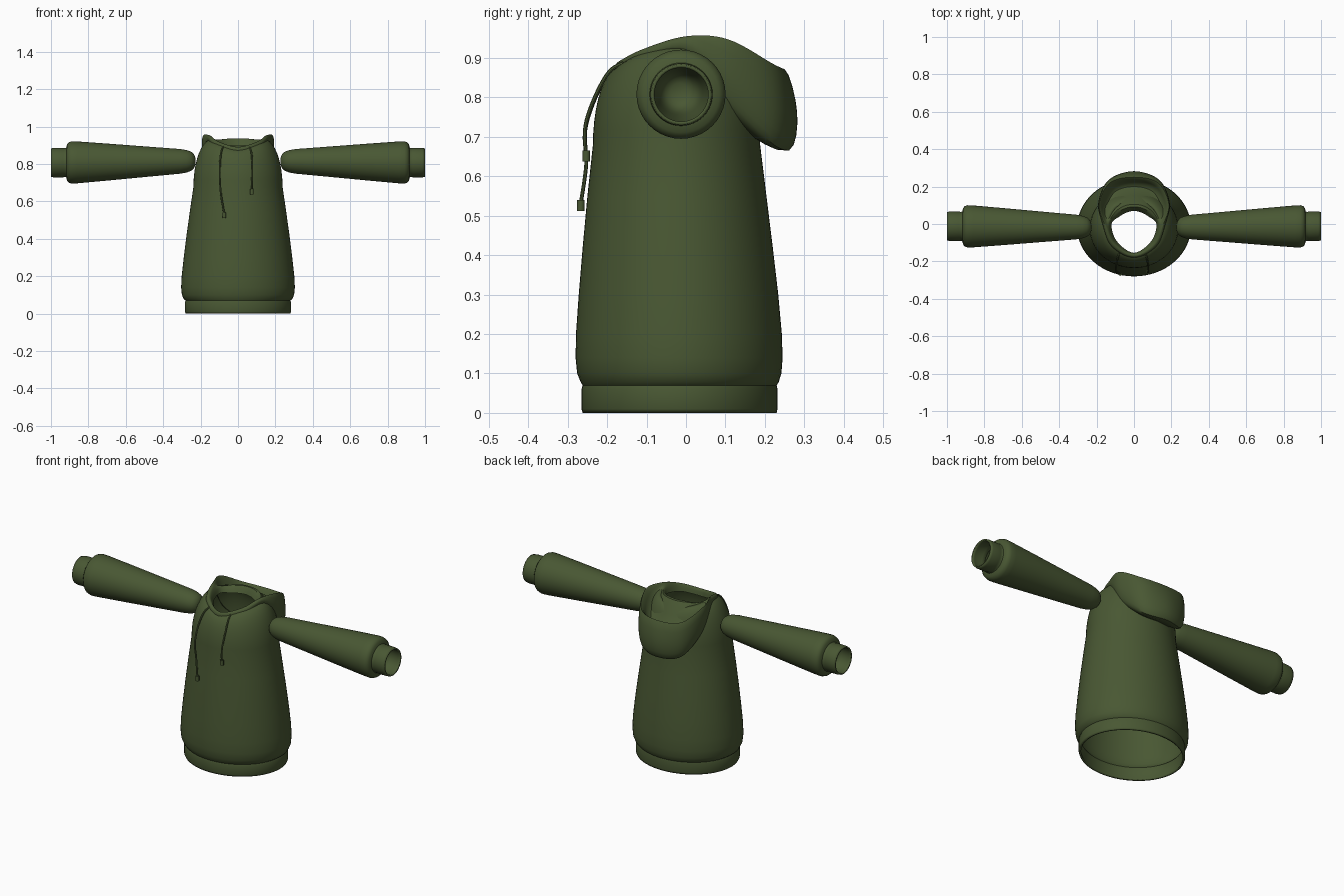
import bpy, bmesh, math
from mathutils import Vector

if "Cube" in bpy.data.objects:
    bpy.data.objects.remove(bpy.data.objects["Cube"], do_unlink=True)

# One cloth colour for everything
cloth = bpy.data.materials.new("olive_cloth")
cloth.use_nodes = True
OLIVE = (0.066, 0.096, 0.033, 1)
cloth.diffuse_color = OLIVE
cloth.node_tree.nodes["Principled BSDF"].inputs["Base Color"].default_value = OLIVE


def smooth_path(keys, steps, closed=False):
    """Points on a smooth curve that passes through every key."""
    n, out = len(keys), []

    def key(i):
        return keys[i % n] if closed else keys[max(0, min(n - 1, i))]

    for i in range(n if closed else n - 1):
        a, b, c, d = (Vector(key(i + k)) for k in (-1, 0, 1, 2))
        for s in range(steps):
            t = s / steps
            out.append(b + (c - a) * t / 2 + (2 * a - 5 * b + 4 * c - d) * t**2 / 2
                       + (3 * b - 3 * c + d - a) * t**3 / 2)
    if not closed:
        out.append(Vector(keys[-1]))
    return out


def finish(obj, angle=40):
    for other in bpy.context.selected_objects:
        other.select_set(False)
    obj.select_set(True)
    bpy.context.view_layer.objects.active = obj
    if obj.type == 'CURVE':
        bpy.ops.object.convert(target='MESH')
        obj = bpy.context.object
    obj.data.materials.clear()
    obj.data.materials.append(cloth)
    bpy.ops.object.shade_smooth_by_angle(angle=math.radians(angle))
    return obj


def loft(name, rings, thickness=0):
    """Skin a list of closed rings, with an optional inner lining."""
    bm = bmesh.new()
    rows = [[bm.verts.new(p) for p in ring] for ring in rings]
    for low, high in zip(rows, rows[1:]):
        for i in range(len(low)):
            j = (i + 1) % len(low)
            bm.faces.new((low[i], low[j], high[j], high[i]))
    bmesh.ops.remove_doubles(bm, verts=bm.verts, dist=0.00001)
    bmesh.ops.recalc_face_normals(bm, faces=bm.faces)
    mesh = bpy.data.meshes.new(name)
    bm.to_mesh(mesh)
    bm.free()
    obj = bpy.data.objects.new(name, mesh)
    bpy.context.collection.objects.link(obj)
    finish(obj)
    if thickness:
        lining = obj.modifiers.new("lining", 'SOLIDIFY')
        lining.thickness = thickness
        lining.offset = -1
    return obj


def polar(degrees, r, z):
    """Angle is measured from the back, towards the left side."""
    a = math.radians(degrees)
    return Vector((r * math.sin(a), r * math.cos(a), z))


COLUMNS = 64


def ellipse(z, half_width, front, back):
    mid, depth = (front + back) / 2, (back - front) / 2
    angles = [math.tau * i / COLUMNS for i in range(COLUMNS)]
    return [Vector((half_width * math.sin(a), mid + depth * math.cos(a), z)) for a in angles]


# Body: hem band, flared trunk, then shoulders curling in to a sloped neckline
trunk = [ellipse(*row) for row in (
    (0, 0.28, -0.262, 0.23), (0.01, 0.284, -0.265, 0.232), (0.06, 0.284, -0.265, 0.232),
    (0.07, 0.28, -0.262, 0.23), (0.078, 0.29, -0.267, 0.235), (0.1, 0.3, -0.276, 0.242),
    (0.14, 0.304, -0.28, 0.245), (0.2, 0.301, -0.279, 0.243), (0.3, 0.29, -0.272, 0.234),
    (0.42, 0.275, -0.262, 0.22), (0.55, 0.257, -0.25, 0.204), (0.68, 0.238, -0.236, 0.188))]
neck = [(0.11, 0.9), (0.13, 0.92), (0.138, 0.932), (0.152, 0.912), (0.168, 0.876)]
neck += neck[-2:0:-1]
neckline = smooth_path([polar(45 * i, *k) for i, k in enumerate(neck)], 8, closed=True)
shoulders = []
for step in range(1, 11):
    t = step / 10 * math.pi / 2
    ring = []
    for base, top in zip(trunk[-1], neckline):
        p = top.lerp(base, math.cos(t))
        p.z = base.z + (top.z - base.z) * math.sin(t)
        ring.append(p)
    shoulders.append(ring)
loft("body", trunk + shoulders, 0.01)

# Hood: sections (radius, height) from the outer seam over the rim to the neck fold
sections = {
    0: ((.17, .70), (.262, .666), (.282, .76), (.25, .872), (.2, .81), (.105, .935), (.07, .9)),
    30: ((.18, .71), (.25, .685), (.272, .77), (.255, .885), (.2, .82), (.11, .935), (.072, .9)),
    60: ((.185, .78), (.205, .8), (.22, .86), (.215, .947), (.17, .88), (.12, .93), (.085, .9)),
    90: ((.15, .91), (.165, .92), (.168, .94), (.158, .955), (.145, .945), (.13, .93), (.12, .9)),
    135: ((.165, .89), (.17, .9), (.166, .915), (.156, .922), (.146, .918), (.138, .905), (.13, .885)),
    180: ((.178, .86), (.18, .875), (.175, .888), (.166, .891), (.16, .885), (.157, .875), (.154, .855)),
}
around = [[polar(a, *p) for p in pts] for a, pts in sections.items()]
around += [[Vector((-p.x, p.y, p.z)) for p in pts] for pts in around[-2:0:-1]]
columns = [smooth_path(pts, 4) for pts in around]
loft("hood", [smooth_path(ring, 7, closed=True) for ring in zip(*columns)])

# Sleeves: rounded closed shoulder end, widening to a gathered open cuff
sleeve = ((0.226, 0), (0.229, 0.024), (0.237, 0.04), (0.252, 0.052), (0.275, 0.06), (0.31, 0.066),
          (0.5, 0.082), (0.7, 0.099), (0.86, 0.112), (0.89, 0.113), (0.905, 0.108), (0.914, 0.097),
          (0.918, 0.08), (0.925, 0.077), (0.935, 0.079), (0.985, 0.079), (1, 0.076))
for side, sign in (("left", 1), ("right", -1)):
    rings = []
    for x, r in sleeve:
        spin = [math.tau * i / 40 for i in range(40)]
        rings.append([(sign * x, -0.018 + 0.006 * x + r * math.cos(a),
                       0.817 - 0.01 * x + r * math.sin(a)) for a in spin])
    loft(side + "_sleeve", rings, 0.008)

# Drawcords with a bead at each end
cords = {
    "left": ((0.06, -0.15, 0.89), (0.07, -0.19, 0.87), (0.076, -0.222, 0.82),
             (0.076, -0.25, 0.75), (0.075, -0.257, 0.7), (0.074, -0.253, 0.655)),
    "right": ((-0.075, -0.14, 0.895), (-0.088, -0.185, 0.872), (-0.096, -0.225, 0.81),
              (-0.097, -0.255, 0.72), (-0.09, -0.253, 0.63), (-0.073, -0.267, 0.53)),
}
for side, keys in cords.items():
    path = smooth_path(keys, 6)
    curve = bpy.data.curves.new(side + "_drawcord", 'CURVE')
    curve.dimensions = '3D'
    curve.bevel_depth = 0.005
    curve.bevel_resolution = 2
    spline = curve.splines.new('POLY')
    spline.points.add(len(path) - 1)
    for point, p in zip(spline.points, path):
        point.co = (*p, 1)
    cord = bpy.data.objects.new(side + "_drawcord", curve)
    bpy.context.collection.objects.link(cord)
    finish(cord)
    bpy.ops.mesh.primitive_cylinder_add(vertices=12, radius=0.01, depth=0.028,
                                        location=path[-1] - Vector((0, 0, 0.004)))
    bead = bpy.context.object
    bead.name = side + "_cord_bead"
    finish(bead)
